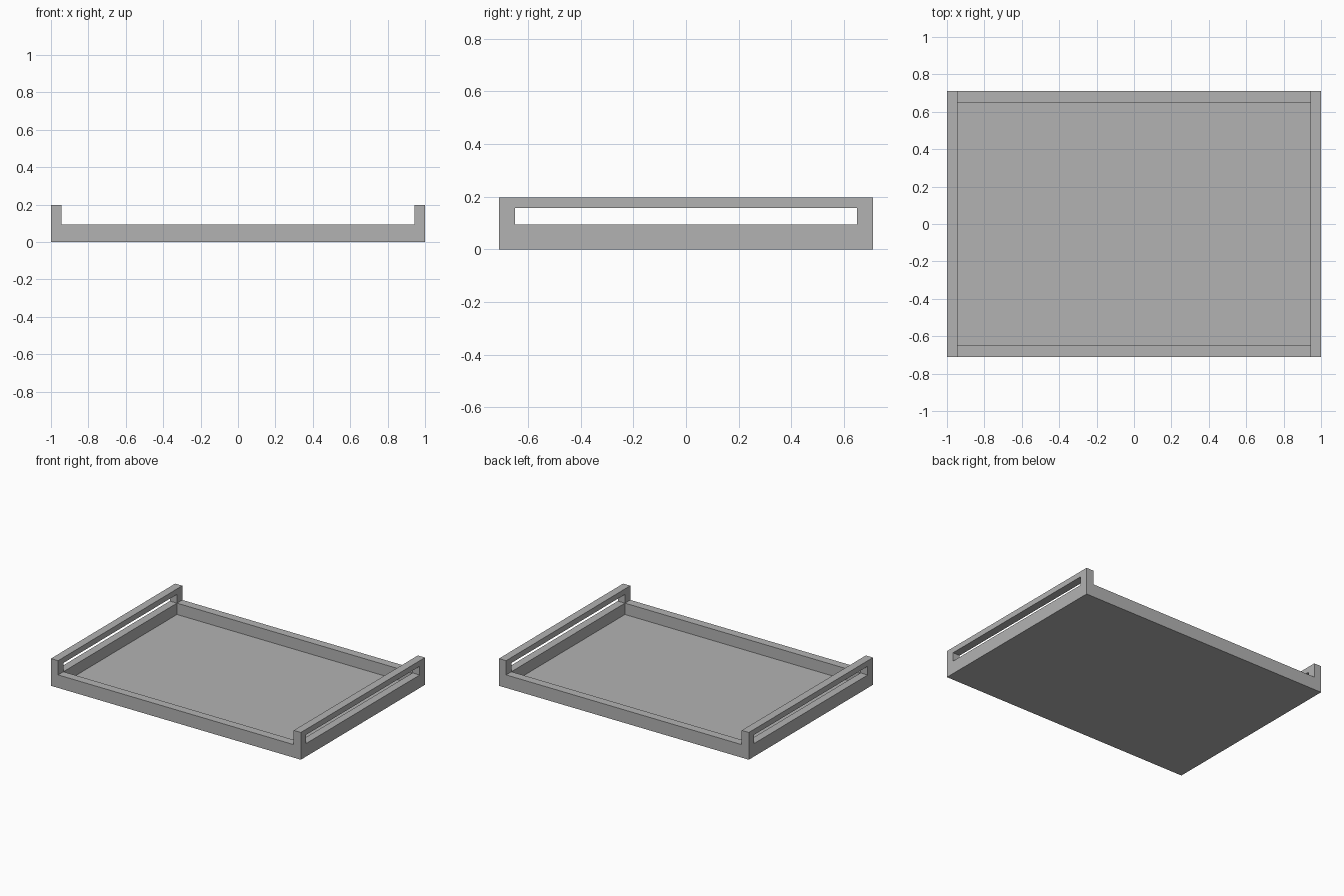
import bpy
import bmesh
from mathutils import Matrix, Vector

default = bpy.data.objects.get("Cube")
if default:
    bpy.data.objects.remove(default, do_unlink=True)

HALF_X, HALF_Y, HEIGHT = 1.0, 0.71, 0.197
IN_X, IN_Y = 0.943, 0.649          # inner faces of the walls
FLOOR, WALL, SLOT_TOP = 0.012, 0.094, 0.157

gray = bpy.data.materials.new("plain gray")
gray.use_nodes = True
color = (0.45, 0.45, 0.45, 1)
gray.diffuse_color = color
gray.node_tree.nodes["Principled BSDF"].inputs["Base Color"].default_value = color


def box(name, half_x, half_y, z0, z1):
    """Box centred on the z axis, from z0 to z1."""
    bm = bmesh.new()
    move = Matrix.Translation((0, 0, (z0 + z1) / 2))
    size = Matrix.Diagonal((2 * half_x, 2 * half_y, z1 - z0, 1))
    bmesh.ops.create_cube(bm, size=1, matrix=move @ size)
    mesh = bpy.data.meshes.new(name)
    bm.to_mesh(mesh)
    bm.free()
    obj = bpy.data.objects.new(name, mesh)
    bpy.context.collection.objects.link(obj)
    return obj


# Solid block that the tray is carved from
tray = box("serving_tray", HALF_X, HALF_Y, 0, HEIGHT)
tray.data.materials.append(gray)

# Lowered front and back walls, hollow inside, handle slots through both ends
cutters = [
    box("low_wall_cutter", IN_X, 1, WALL, 0.4),
    box("cavity_cutter", IN_X, IN_Y, FLOOR, 0.5),
    box("handle_slot_cutter", 1.2, IN_Y, WALL, SLOT_TOP),
]
for cutter in cutters:
    cutter.hide_render = True
    mod = tray.modifiers.new(cutter.name, 'BOOLEAN')
    mod.operation = 'DIFFERENCE'
    mod.solver = 'EXACT'
    mod.object = cutter

# Bake the cuts and drop the cutters
bpy.context.view_layer.update()
evaluated = tray.evaluated_get(bpy.context.evaluated_depsgraph_get())
carved = bpy.data.meshes.new_from_object(evaluated)
tray.modifiers.clear()
tray.data = carved
carved.name = "serving_tray"
for cutter in cutters:
    bpy.data.objects.remove(cutter, do_unlink=True)
